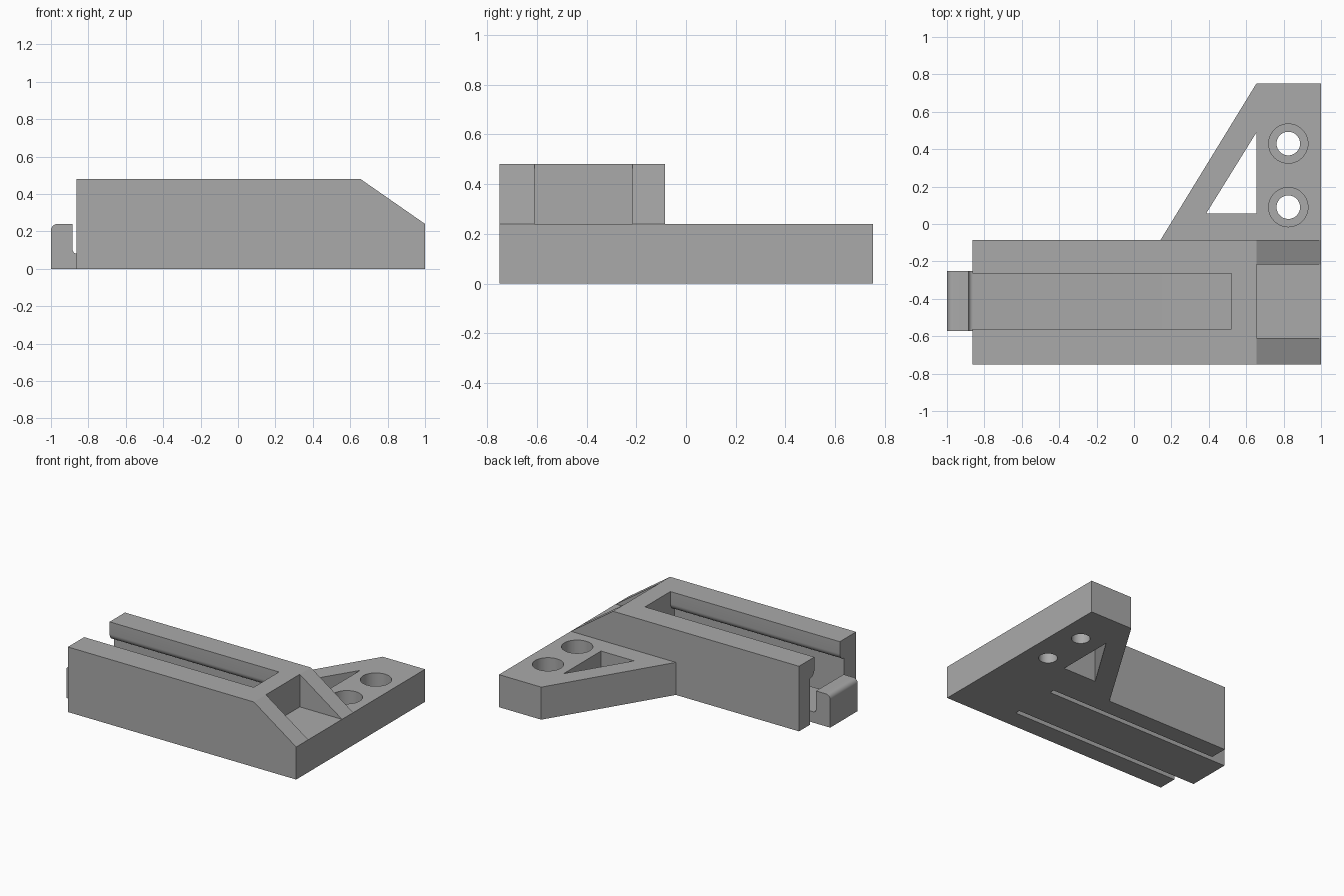
import bpy, bmesh, math

cube = bpy.data.objects.get("Cube")
if cube:
    bpy.data.objects.remove(cube, do_unlink=True)

grey = bpy.data.materials.new("plain grey")
grey.use_nodes = True
COLOUR = (0.4, 0.4, 0.4, 1)
grey.diffuse_color = COLOUR
grey.node_tree.nodes["Principled BSDF"].inputs["Base Color"].default_value = COLOUR


def prism(name, outline, axis, start, end):
    """Extrude a 2D outline along an axis from start to end."""
    place = {"x": lambda p, t: (t, p[0], p[1]),
             "y": lambda p, t: (p[0], t, p[1]),
             "z": lambda p, t: (p[0], p[1], t)}[axis]
    bm = bmesh.new()
    rings = [[bm.verts.new(place(p, t)) for p in outline] for t in (start, end)]
    for ring in rings:
        bm.faces.new(ring)
    n = len(outline)
    for i in range(n):
        j = (i + 1) % n
        bm.faces.new((rings[0][i], rings[0][j], rings[1][j], rings[1][i]))
    bmesh.ops.recalc_face_normals(bm, faces=bm.faces)
    mesh = bpy.data.meshes.new(name)
    bm.to_mesh(mesh)
    bm.free()
    mesh.materials.append(grey)
    obj = bpy.data.objects.new(name, mesh)
    bpy.context.collection.objects.link(obj)
    return obj


def arc(cx, cy, r, a0, a1, steps=8):
    angles = [math.radians(a0 + (a1 - a0) * i / steps) for i in range(steps + 1)]
    return [(cx + r * math.cos(a), cy + r * math.sin(a)) for a in angles]


def combine(target, tool, operation):
    """Apply a boolean and remove the tool object."""
    mod = target.modifiers.new("boolean", "BOOLEAN")
    mod.operation, mod.solver, mod.object = operation, "EXACT", tool
    bpy.ops.object.select_all(action="DESELECT")
    bpy.context.view_layer.objects.active = target
    target.select_set(True)
    bpy.ops.object.modifier_apply(modifier=mod.name)
    bpy.data.objects.remove(tool, do_unlink=True)


FRONT, BACK, MID = -0.75, -0.085, -0.4125
TOP, DECK, END = 0.48, 0.24, -0.863
WIDE, LIP, ROUND = 0.197, 0.148, 0.049   # channel half widths and lip rounding

# Long block with its sloped end
body = prism("mount_body", [(END, 0), (1, 0), (1, DECK), (0.655, TOP), (END, TOP)],
             "y", FRONT, BACK)

# Side wing, overlapping the block
wing = prism("side_wing", [(0.08, -0.185), (1, -0.185), (1, 0.752), (0.655, 0.752),
                           (0.142, BACK)], "z", 0, DECK)
combine(body, wing, "UNION")

# Rail channel with rounded overhanging lips, open at the bottom and one end
half = [(WIDE, -0.1)] + arc(WIDE, 0.39, ROUND, 270, 180) + [(LIP, 0.6)]
channel = [(MID + y, z) for y, z in half] + [(MID - y, z) for y, z in reversed(half)]
combine(body, prism("channel_cutter", channel, "x", -1.1, 0.52), "DIFFERENCE")

# Pocket between the two sloped cheeks
pocket = [(MID - WIDE, DECK), (MID + WIDE, DECK), (MID + WIDE, 0.6), (MID - WIDE, 0.6)]
combine(body, prism("pocket_cutter", pocket, "x", 0.655, 1.1), "DIFFERENCE")

# Triangular window in the wing
window = [(0.385, 0.055), (0.655, 0.055), (0.655, 0.49)]
combine(body, prism("window_cutter", window, "z", -0.1, 0.4), "DIFFERENCE")

# Counterbored screw holes
for y in (0.09, 0.43):
    for radius, bottom in ((0.063, -0.1), (0.105, 0.09)):
        circle = arc(0.825, y, radius, 0, 360, 48)[:-1]
        combine(body, prism("hole_cutter", circle, "z", bottom, 0.4), "DIFFERENCE")

# Spring arm with an upturned latch, rooted in the block
latch = ([(-1, 0), (0.56, 0), (0.56, 0.08)]
         + arc(-0.86, 0.105, 0.025, 270, 180, 5)
         + [(-0.885, DECK)] + arc(-0.965, 0.205, 0.035, 90, 180))
arm = prism("spring_latch_arm", latch, "y", MID - 0.16, MID + 0.16)
combine(body, arm, "UNION")

# Smooth the rounds, keep the edges sharp
bpy.ops.object.select_all(action="DESELECT")
body.select_set(True)
bpy.context.view_layer.objects.active = body
bpy.ops.object.shade_smooth_by_angle(angle=math.radians(30))
